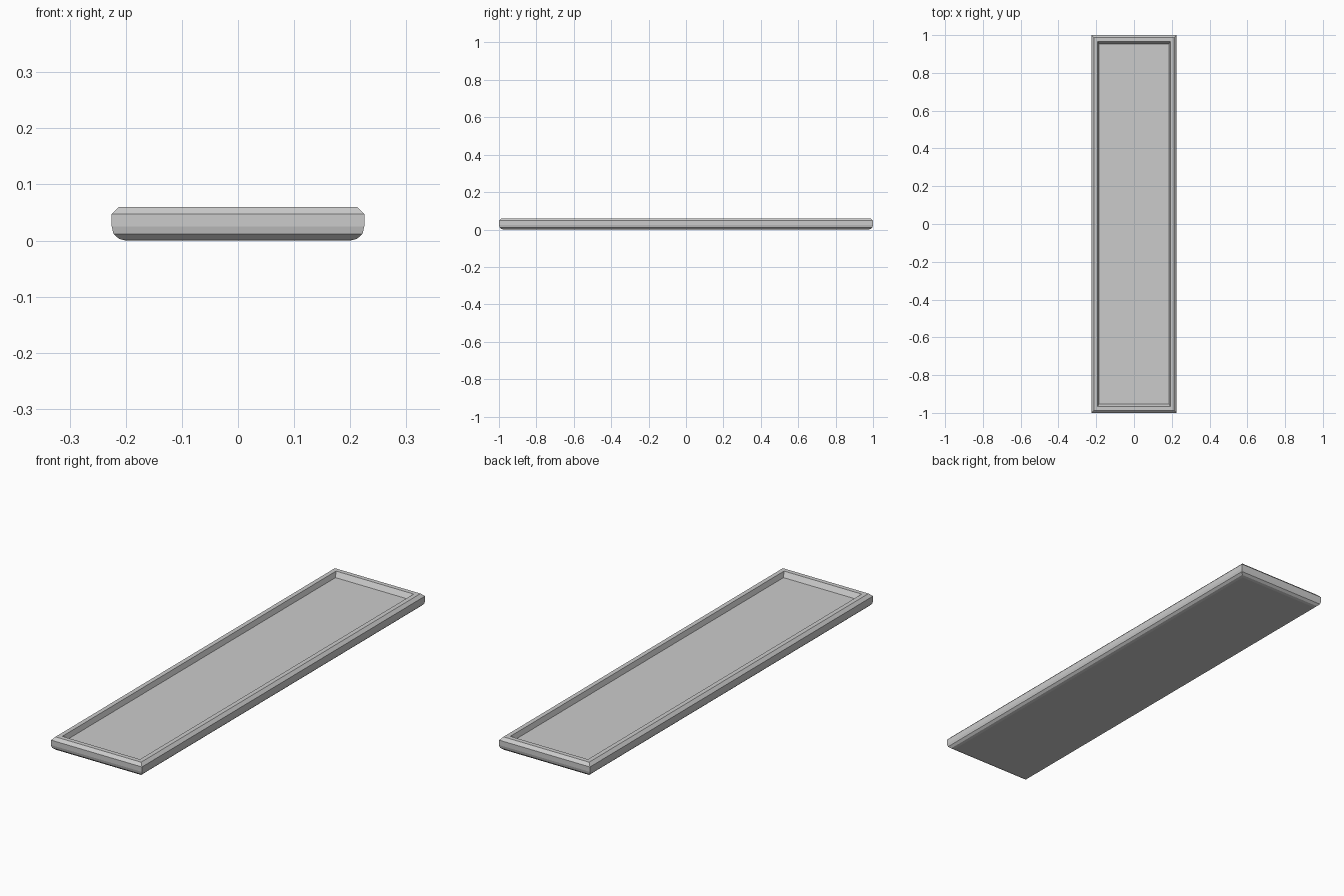
import bpy, bmesh

if "Cube" in bpy.data.objects:
    bpy.data.objects.remove(bpy.data.objects["Cube"])

# Nested rectangular sections of the tray: half width, half length, height
# (outer underside, rounded side, rim chamfer, rim, inner wall, floor)
SECTIONS = [
    (0.200, 0.975, 0.000), (0.212, 0.987, 0.003), (0.222, 0.997, 0.012),
    (0.225, 1.000, 0.025), (0.225, 1.000, 0.047), (0.212, 0.987, 0.060),
    (0.192, 0.967, 0.060), (0.185, 0.953, 0.038),
]


def ring(bm, hx, hy, z):
    return [bm.verts.new((sx * hx, sy * hy, z))
            for sx, sy in ((-1, -1), (1, -1), (1, 1), (-1, 1))]


bm = bmesh.new()
rings = [ring(bm, *s) for s in SECTIONS]
# Walls between sections
for a, b in zip(rings, rings[1:]):
    for i in range(4):
        j = (i + 1) % 4
        bm.faces.new((a[i], a[j], b[j], b[i]))
# Underside and recessed floor
bm.faces.new(rings[0][::-1])
bm.faces.new(rings[-1])
bmesh.ops.recalc_face_normals(bm, faces=bm.faces)

mesh = bpy.data.meshes.new("tray")
bm.to_mesh(mesh)
bm.free()
tray = bpy.data.objects.new("tray", mesh)
bpy.context.collection.objects.link(tray)
